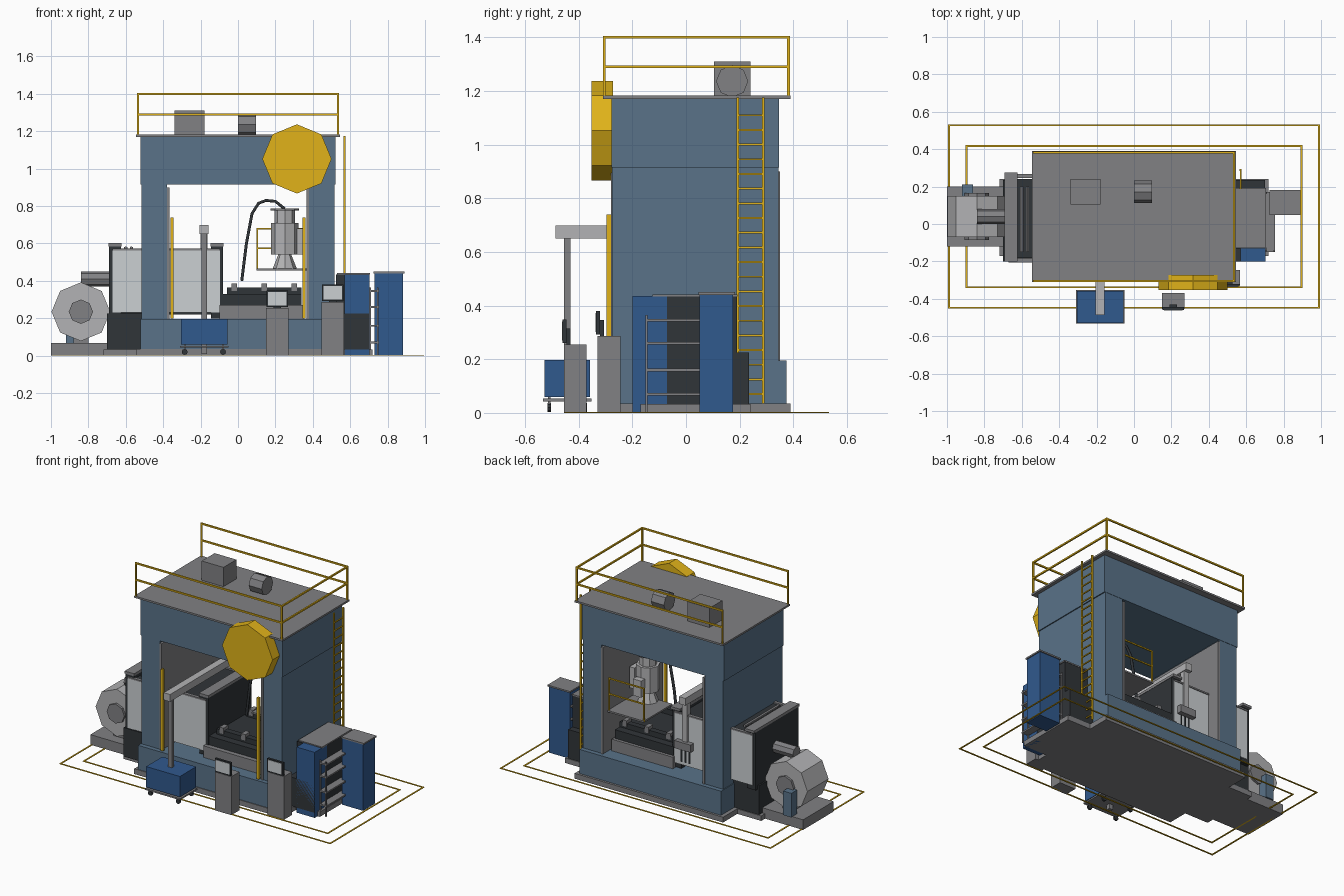
import bpy, bmesh, math
from mathutils import Vector, Matrix

if "Cube" in bpy.data.objects:
    bpy.data.objects.remove(bpy.data.objects["Cube"])


def mat(name, r, g, b):
    m = bpy.data.materials.new(name)
    m.diffuse_color = (r, g, b, 1)
    m.use_nodes = True
    m.node_tree.nodes["Principled BSDF"].inputs["Base Color"].default_value = m.diffuse_color
    return m


STEEL = mat("steel_blue", 0.10, 0.17, 0.25)
BLUE = mat("cabinet_blue", 0.03, 0.10, 0.27)
YEL = mat("safety_yellow", 0.75, 0.45, 0.01)
DARK = mat("dark", 0.03, 0.035, 0.04)
GREY = mat("mid_grey", 0.22, 0.22, 0.23)
LIGHT = mat("light_panel", 0.60, 0.63, 0.65)
PALE = mat("pale_grey", 0.45, 0.45, 0.46)


def finish(name, bm, m):
    me = bpy.data.meshes.new(name)
    bm.to_mesh(me)
    bm.free()
    me.materials.append(m)
    ob = bpy.data.objects.new(name, me)
    bpy.context.collection.objects.link(ob)
    return ob


def box(name, x0, x1, y0, y1, z0, z1, m):
    bm = bmesh.new()
    M = Matrix.Translation(((x0 + x1) / 2, (y0 + y1) / 2, (z0 + z1) / 2))
    bmesh.ops.create_cube(bm, size=1, matrix=M @ Matrix.Diagonal((x1 - x0, y1 - y0, z1 - z0, 1)))
    return finish(name, bm, m)


def cyl(name, a, b, r, m, n=8, r2=None):
    a, b = Vector(a), Vector(b)
    d = b - a
    rot = {0: Matrix.Rotation(math.pi / 2, 4, 'Y'), 1: Matrix.Rotation(-math.pi / 2, 4, 'X'),
           2: Matrix.Identity(4)}[max(range(3), key=lambda i: abs(d[i]))]
    bm = bmesh.new()
    bmesh.ops.create_cone(bm, cap_ends=True, segments=n, radius1=r, radius2=r if r2 is None else r2,
                          depth=d.length, matrix=Matrix.Translation((a + b) / 2) @ rot)
    return finish(name, bm, m)


def bar(name, a, b, w, m):
    lo = [min(p, q) - w / 2 for p, q in zip(a, b)]
    hi = [max(p, q) + w / 2 for p, q in zip(a, b)]
    return box(name, lo[0], hi[0], lo[1], hi[1], lo[2], hi[2], m)


# Floor marking outlines
for n, x, y0, y1 in (("outer", 0.99, -0.448, 0.528), ("inner", 0.895, -0.338, 0.418)):
    for s in (-1, 1):
        box(f"floor_line_{n}_side", s * x - .005, s * x + .005, y0, y1, 0, .004, YEL)
    for y in (y0, y1):
        box(f"floor_line_{n}_long", -x - .005, x + .005, y - .005, y + .005, 0, .004, YEL)

# Press frame
box("base_plate", -.545, .545, -.31, .39, 0, .035, GREY)
box("side_base_plate", -.72, .72, -.17, .24, 0, .033, GREY)
box("bed", -.52, .52, -.305, .375, .035, .195, STEEL)
for s in (-1, 1):
    box("column", min(s * .515, s * .38), max(s * .515, s * .38), -.275, .345, .195, .915, STEEL)
    box("column_liner", min(s * .38, s * .366), max(s * .38, s * .366), -.28, .35, .195, .9, GREY)
    box("light_curtain", s * .352 - .008, s * .352 + .008, -.296, -.28, .2, .74, YEL)
    box("side_plinth", min(s * .515, s * .70), max(s * .515, s * .70), -.2, .235, .033, .225, DARK)
box("crown", -.522, .522, -.277, .347, .915, 1.17, STEEL)
box("roof_platform", -.545, .545, -.31, .39, 1.17, 1.182, GREY)

# Roof railing, open on the left side
c = [(-.535, -.305), (.535, -.305), (.535, .382), (-.535, .382)]
for x, y in c:
    bar("railing_post", (x, y, 1.185), (x, y, 1.4), .01, YEL)
for z in (1.29, 1.4):
    for p, q in zip(c[:3], c[1:]):
        bar("railing_rail", (*p, z), (*q, z), .01, YEL)

# Roof equipment
box("roof_unit", -.34, -.18, .105, .24, 1.18, 1.31, GREY)
cyl("roof_motor", (0, .172, 1.236), (.095, .172, 1.236), .06, GREY)
cyl("flywheel_guard", (.315, -.352, 1.052), (.315, -.272, 1.052), .185, YEL)

# Access ladder
for y in (.193, .288):
    bar("ladder_rail", (.57, y, .04), (.57, y, 1.17), .01, YEL)
for i in range(20):
    z = .07 + i * .0547
    bar("ladder_rung", (.57, .193, z), (.57, .288, z), .007, YEL)

# Side furnace passing through the left column
box("furnace_body", -.68, -.09, -.18, .24, .22, .565, DARK)
for x in (-.69, -.145):
    box("furnace_end_frame", x, x + .065, -.195, .255, .2, .585, DARK)
    box("furnace_end_cap", x - .002, x + .067, -.2, .275, .585, .602, GREY)
for y in (-.2, .25):
    box("furnace_door", -.672, -.095, y, y + .012, .23, .565, LIGHT)
    box("furnace_door_rail", -.67, -.095, y - .005, y + .017, .562, .572, GREY)
for x in (-.6, -.57):
    cyl("furnace_top_rod", (x, -.15, .575), (x, .2, .575), .01, GREY, 6)

# Drive on the left
box("drive_plinth", -1, -.69, -.12, .2, 0, .067, GREY)
cyl("drive_wheel", (-.84, -.07, .235), (-.84, .15, .235), .157, PALE)
cyl("drive_hub", (-.84, -.085, .235), (-.84, .165, .235), .065, GREY)
box("drive_foot", -.88, -.80, -.05, .13, .06, .1, GREY)
box("drive_pump", -.92, -.86, .15, .21, .065, .225, STEEL)
cyl("drive_shaft", (-.84, .04, .41), (-.68, .04, .41), .04, GREY)

# Die table
box("table", -.1, .35, -.22, .28, .19, .272, GREY)
box("bolster", -.09, .34, -.19, .26, .272, .33, DARK)
for y in (-.12, .19):
    box("clamp_bar", -.06, .34, y - .02, y + .02, .33, .365, DARK)
    for x in (-.02, .14, .3):
        box("clamp", x - .015, x + .015, y - .025, y + .025, .345, .385, GREY)

# Ram head
H = (.25, .04)
cyl("head_top_flange", (*H, .775), (*H, .787), .075, GREY)
cyl("head_neck", (*H, .71), (*H, .778), .055, PALE)
cyl("head_body", (*H, .54), (*H, .71), .073, PALE)
cyl("head_cone", (*H, .465), (*H, .54), .065, PALE, 8, .035)
box("head_side_box", .315, .352, .02, .09, .54, .68, PALE)
box("head_rear_box", .225, .285, .11, .15, .53, .64, PALE)

# Service platform with railing
box("service_platform", .1, .365, .0, .3, .455, .466, GREY)
for x in (.104, .358):
    bar("service_post", (x, .293, .46), (x, .293, .678), .008, YEL)
for z in (.575, .678):
    bar("service_rail", (.104, .293, z), (.358, .293, z), .008, YEL)

# Flexible hose
cu = bpy.data.curves.new("hose", 'CURVE')
cu.dimensions = '3D'
cu.bevel_depth, cu.bevel_resolution, cu.use_fill_caps = .009, 1, True
pts = [(.02, .40), (.045, .6), (.075, .76), (.11, .815), (.15, .83), (.2, .825), (.25, .785)]
sp = cu.splines.new('POLY')
sp.points.add(len(pts) - 1)
for p, (x, z) in zip(sp.points, pts):
    p.co = (x, .06, z, 1)
cu.materials.append(DARK)
bpy.context.collection.objects.link(bpy.data.objects.new("hose", cu))

# Transfer arm with gripper
box("arm_post", -.195, -.167, -.455, -.43, .01, .66, GREY)
box("arm_beam", -.205, -.158, -.487, .3, .65, .698, PALE)
box("arm_drop", -.2, -.163, .24, .275, .39, .65, PALE)
box("gripper", -.24, -.12, .22, .295, .345, .395, GREY)
for x in (-.21, -.18, -.15):
    cyl("gripper_finger", (x, .258, .25), (x, .258, .35), .008, DARK, 6)

# Blue cart
box("cart_body", -.305, -.057, -.528, -.358, .06, .197, BLUE)
box("cart_frame", -.31, -.052, -.533, -.353, .043, .053, GREY)
for x in (-.285, -.08):
    for y in (-.51, -.375):
        cyl("cart_caster", (x, y - .006, .02), (x, y + .006, .02), .016, DARK)
        box("caster_fork", x - .005, x + .005, y - .005, y + .005, .02, .062, GREY)

# Operator consoles
for x, y, h in ((.21, -.41, .255), (.507, -.285, .287)):
    box("console_pillar", x - .06, x + .06, y - .045, y + .04, 0, h, GREY)
    box("console_screen_case", x - .058, x + .058, y - .05, y - .035, h + .005, h + .093, DARK)
    box("console_screen", x - .05, x + .05, y - .053, y - .049, h + .014, h + .086, LIGHT)
    box("console_neck", x - .02, x + .02, y - .036, y - .02, h - .005, h + .06, DARK)

# Electrical cabinets and shelf rack
box("power_cabinet", .525, .7, -.13, .19, .2, .435, DARK)
box("power_cabinet_cap", .53, .705, -.125, .192, .433, .442, GREY)
box("front_cabinet", .57, .703, -.2, -.07, 0, .435, BLUE)
box("side_cabinet", .73, .883, .05, .175, 0, .44, BLUE)
box("side_cabinet_cap", .725, .89, .047, .182, .44, .45, GREY)
for x in (.708, .748):
    for y in (-.147, .165):
        bar("rack_post", (x, y, .005), (x, y, .36), .008, GREY)
for z in (.07, .16, .26, .345):
    box("rack_shelf", .705, .755, -.15, .17, z - .005, z + .005, GREY)
